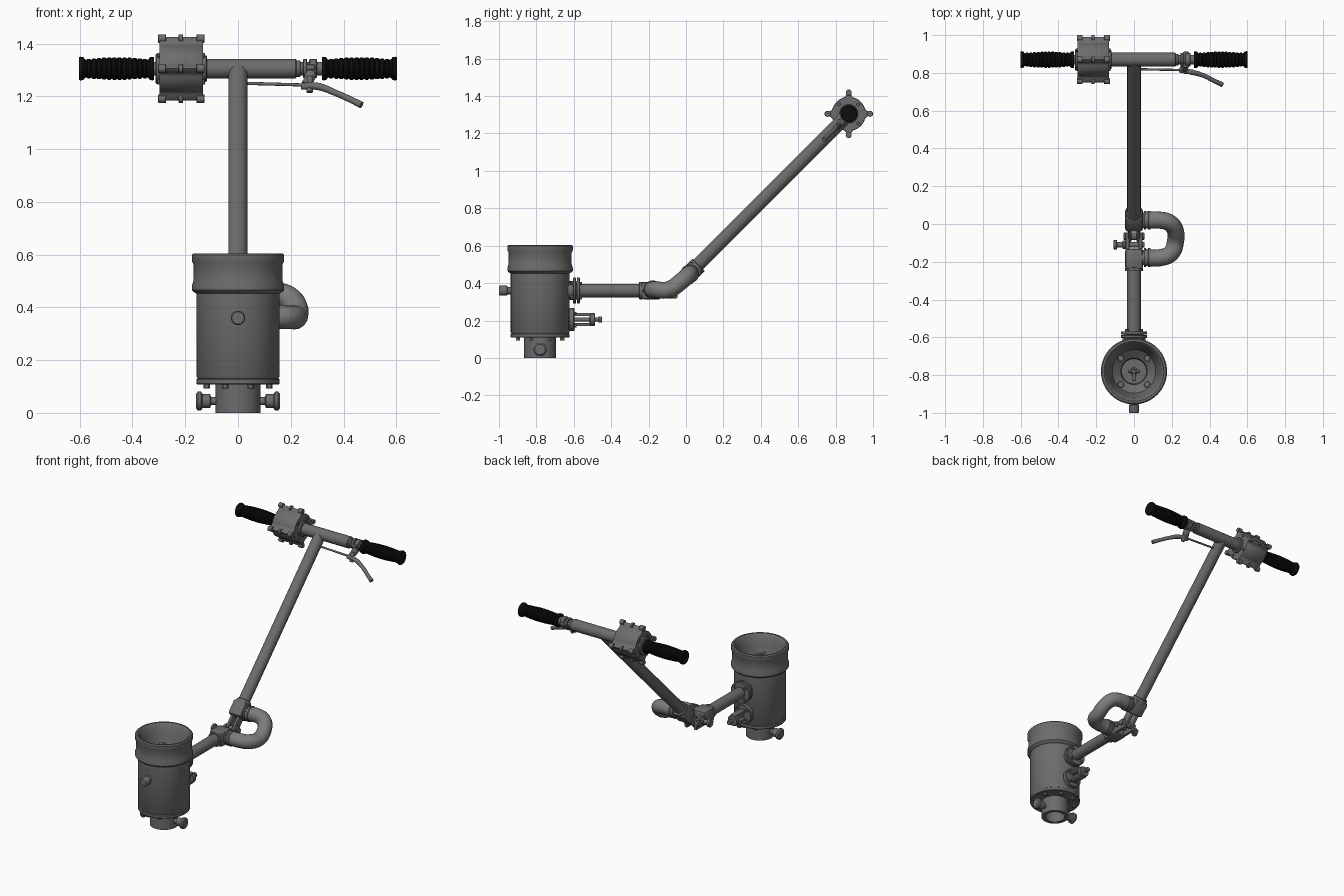
import bpy, bmesh, math
from mathutils import Vector, Matrix

if "Cube" in bpy.data.objects:
    bpy.data.objects.remove(bpy.data.objects["Cube"])


def material(name, v):
    m = bpy.data.materials.new(name)
    m.diffuse_color = (v, v, v, 1)
    m.use_nodes = True
    m.node_tree.nodes["Principled BSDF"].inputs["Base Color"].default_value = m.diffuse_color
    return m


METAL = material("grey metal", 0.15)
LIGHT = material("light grey hose", 0.20)
BLACK = material("black rubber", 0.004)
X, Y, Z = Vector((1, 0, 0)), Vector((0, 1, 0)), Vector((0, 0, 1))
DIAG = Vector((0, 1, 1)).normalized()


def finish(name, bm, mat, angle=35):
    bmesh.ops.remove_doubles(bm, verts=bm.verts, dist=1e-5)
    bmesh.ops.recalc_face_normals(bm, faces=bm.faces)
    me = bpy.data.meshes.new(name)
    bm.to_mesh(me)
    bm.free()
    ob = bpy.data.objects.new(name, me)
    bpy.context.collection.objects.link(ob)
    me.materials.append(mat)
    bpy.ops.object.select_all(action='DESELECT')
    ob.select_set(True)
    bpy.context.view_layer.objects.active = ob
    bpy.ops.object.shade_smooth_by_angle(angle=math.radians(angle))
    return ob


def lathe(name, prof, origin, axis=Z, mat=METAL, n=32):
    """Revolve (radius, distance) points about an axis from origin."""
    q = Z.rotation_difference(Vector(axis))
    bm = bmesh.new()
    rings = []
    for r, t in prof:
        rings.append([bm.verts.new(Vector(origin) + q @ Vector(
            (r * math.cos(a), r * math.sin(a), t)))
            for a in (2 * math.pi * i / n for i in range(n))])
    for a, b in zip(rings, rings[1:]):
        for i in range(n):
            bm.faces.new((a[i], a[i - 1], b[i - 1], b[i]))
    return finish(name, bm, mat)


def rod(name, r, a, b, mat=METAL, n=24):
    a, b = Vector(a), Vector(b)
    L = (b - a).length
    c = min(r, L) * 0.12
    return lathe(name, [(0, 0), (r - c, 0), (r, c), (r, L - c), (r - c, L), (0, L)],
                 a, (b - a).normalized(), mat, n)


def box(name, size, loc, tilt=0, bevel=0.008):
    bm = bmesh.new()
    bmesh.ops.create_cube(bm, size=1, matrix=Matrix.Translation(loc) @
                          Matrix.Rotation(tilt, 4, 'X') @ Matrix.Diagonal((*size, 1)))
    bmesh.ops.bevel(bm, geom=bm.edges[:], offset=bevel, segments=2, affect='EDGES', profile=0.5)
    return finish(name, bm, METAL)


def pipe(name, pts, radii, mat):
    cu = bpy.data.curves.new(name, 'CURVE')
    cu.dimensions = '3D'
    cu.bevel_depth, cu.bevel_resolution = 1, 6
    cu.resolution_u, cu.use_fill_caps = 10, True
    s = cu.splines.new('BEZIER')
    s.bezier_points.add(len(pts) - 1)
    for p, co, r in zip(s.bezier_points, pts, radii):
        p.co, p.radius = co, r
        p.handle_left_type = p.handle_right_type = 'AUTO'
    cu.materials.append(mat)
    ob = bpy.data.objects.new(name, cu)
    bpy.context.collection.objects.link(ob)
    bpy.ops.object.select_all(action='DESELECT')
    ob.select_set(True)
    bpy.context.view_layer.objects.active = ob
    bpy.ops.object.convert(target='MESH')
    bpy.ops.object.shade_smooth_by_angle(angle=math.radians(40))


def ring_of(fn, count, radius, start, centre, u, v):
    for i in range(count):
        a = start + 2 * math.pi * i / count
        fn(i, Vector(centre) + radius * (math.cos(a) * u + math.sin(a) * v))


# Canister with funnel mouth and hollow outlet
CY = -0.78
lathe("canister", [(0.062, 0.10), (0.062, 0), (0.085, 0), (0.085, 0.108), (0.155, 0.108),
                   (0.158, 0.112), (0.158, 0.127), (0.153, 0.131), (0.157, 0.137),
                   (0.157, 0.452), (0.168, 0.458), (0.175, 0.466), (0.175, 0.482), (0.169, 0.50),
                   (0.168, 0.56), (0.175, 0.575), (0.175, 0.598), (0.169, 0.605),
                   (0.158, 0.605), (0.145, 0.59), (0.135, 0.54), (0.115, 0.475), (0.07, 0.44),
                   (0.066, 0.40), (0, 0.40)], (0, CY, 0), n=64)
rod("outlet_core", 0.062, (0, CY, 0.09), (0, CY, 0.105))
ring_of(lambda i, p: rod(f"base_bolt_{i}", 0.013, p, p + Z * 0.02, n=6),
        8, 0.128, math.pi / 8, (0, CY, 0.092), X, Y)
ring_of(lambda i, p: rod(f"funnel_bolt_{i}", 0.017, p, p + Z * 0.035, n=16),
        4, 0.098, math.pi / 4, (0, CY, 0.45), X, Y)
rod("stirrer_shaft", 0.012, (0, CY, 0.40), (0, CY, 0.54), n=16)
rod("stirrer_collar", 0.022, (0, CY, 0.50), (0, CY, 0.52), n=16)
rod("stirrer_crossbar", 0.008, (-0.032, CY, 0.53), (0.032, CY, 0.53), n=12)
rod("stirrer_crank", 0.008, (0, CY, 0.53), (0, CY - 0.05, 0.53), n=12)

# Outlet side knobs and front plug
knob = [(0.016, 0), (0.016, 0.022), (0.027, 0.026), (0.027, 0.055), (0.036, 0.06),
        (0.036, 0.072), (0.028, 0.079), (0, 0.08)]
for s, side in ((-1, "left"), (1, "right")):
    lathe(f"outlet_knob_{side}", knob, (s * 0.08, CY, 0.045), X * s, n=24)
lathe("front_plug", [(0.02, 0), (0.02, 0.02), (0.027, 0.023), (0.027, 0.06), (0.023, 0.066),
                     (0, 0.066)], (0, -0.934, 0.36), -Y, n=24)

# Horizontal pipe with flanges
PZ = 0.36
rod("neck_socket", 0.05, (0, -0.66, PZ), (0, -0.58, PZ))
rod("flange_inner", 0.069, (0, -0.604, PZ), (0, -0.588, PZ), n=40)
rod("flange_outer", 0.069, (0, -0.584, PZ), (0, -0.568, PZ), n=40)
ring_of(lambda i, p: rod(f"flange_bolt_{i}", 0.01, p, p + Y * 0.065, n=6),
        4, 0.054, math.pi / 4, (0, -0.62, PZ), X, Z)
rod("horizontal_pipe", 0.036, (0, -0.60, PZ), (0, -0.16, PZ), n=32)

# Lower relief valve with open yoke
VZ = 0.205
rod("valve_stub", 0.045, (0, -0.66, VZ), (0, -0.60, VZ))
rod("valve_flange", 0.062, (0, -0.627, VZ), (0, -0.597, VZ), n=32)
ring_of(lambda i, p: rod(f"valve_bolt_{i}", 0.009, p, p + Y * 0.045, n=6),
        4, 0.048, math.pi / 4, (0, -0.63, VZ), X, Z)
for s, nm in ((-1, "lower"), (1, "upper")):
    box(f"valve_yoke_{nm}", (0.04, 0.11, 0.016), (0, -0.55, VZ + s * 0.027), bevel=0.004)
rod("valve_yoke_end", 0.035, (0, -0.515, VZ), (0, -0.487, VZ))
rod("valve_stem", 0.011, (0, -0.60, VZ), (0, -0.46, VZ), n=16)
rod("valve_tip", 0.016, (0, -0.468, VZ), (0, -0.45, VZ), n=16)

# Folding joint between the two pipes
box("lower_clamp", (0.096, 0.11, 0.094), (0, -0.185, PZ), bevel=0.016)
rod("lower_clamp_collar", 0.047, (0, -0.25, PZ), (0, -0.23, PZ))
box("upper_clamp", (0.096, 0.10, 0.094), (0, 0.022, 0.452), math.pi / 4, 0.016)
rod("upper_clamp_collar", 0.047, Vector((0, 0.045, 0.475)), Vector((0, 0.068, 0.498)))
for s, side in ((-1, "left"), (1, "right")):
    box(f"lower_hinge_ear_{side}", (0.022, 0.12, 0.07), (s * 0.034, -0.105, 0.353), 0, 0.008)
    box(f"upper_hinge_ear_{side}", (0.02, 0.12, 0.06), (s * 0.022, -0.035, 0.392), math.pi / 4, 0.008)
rod("hinge_pin", 0.014, (-0.10, -0.11, PZ), (0.056, -0.11, PZ), n=16)
rod("hinge_pin_head", 0.026, (-0.108, -0.11, PZ), (-0.09, -0.11, PZ))
rod("hinge_pin_washer", 0.022, (-0.06, -0.11, PZ), (-0.045, -0.11, PZ))
rod("hinge_pivot", 0.02, (-0.055, -0.065, 0.36), (0.055, -0.065, 0.36))

# Bypass hose and its end fittings
pipe("bypass_hose", [(0.06, -0.178, 0.364), (0.14, -0.178, 0.364), (0.195, -0.155, 0.363),
                     (0.22, -0.09, 0.366), (0.215, -0.025, 0.41), (0.185, 0.008, 0.44),
                     (0.14, 0.02, 0.45), (0.06, 0.02, 0.45)], [0.045] * 8, LIGHT)
for nm, y, z in (("lower", -0.178, 0.364), ("upper", 0.02, 0.45)):
    rod(f"hose_socket_{nm}", 0.04, (0.03, y, z), (0.09, y, z))
    rod(f"hose_ring_{nm}_a", 0.05, (0.052, y, z), (0.064, y, z), n=32)
    rod(f"hose_ring_{nm}_b", 0.05, (0.074, y, z), (0.088, y, z), n=32)

# Diagonal stem and crossbar
BY, BZ = 0.87, 1.305
rod("diagonal_stem", 0.036, (0, 0.03, 0.465), (0, BY - 0.005, BZ - 0.005), n=32)
rod("crossbar", 0.037, (-0.20, BY, BZ), (0.222, BY, BZ), n=32)
rod("bar_core", 0.026, (-0.40, BY, BZ), (0.40, BY, BZ))
rod("bar_collar", 0.031, (0.22, BY, BZ), (0.236, BY, BZ))

# Ribbed rubber grips
grip = [(0, 0), (0.043, 0), (0.045, 0.006), (0.043, 0.016), (0.035, 0.022)]
for i in range(12):
    t = 0.026 + i * 0.0193
    b = 0.036 + 0.007 * math.sin(math.pi * (i + 0.5) / 12)
    grip += [(b - 0.004, t), (b, t + 0.004), (b, t + 0.014), (b - 0.004, t + 0.018)]
grip += [(0.035, 0.262), (0.043, 0.268), (0.045, 0.278), (0.043, 0.284), (0, 0.284)]
for s, side in ((-1, "left"), (1, "right")):
    lathe(f"grip_{side}", grip, (s * 0.318, BY, BZ), X * s, BLACK)

# Finned housing around the bar
bm = bmesh.new()
N = 96
cols = []
for x, k in ((-0.298, 0.97), (-0.294, 1), (-0.136, 1), (-0.132, 0.97)):
    ring = []
    for i in range(N):
        a = 2 * math.pi * i / N
        r = (0.091 + 0.029 * abs(math.cos(2 * a)) ** 24 * (math.cos(4 * a) > 0)
             * (abs(((a + math.pi / 4) % (math.pi / 2)) - math.pi / 4) < 0.5)) * k
        ring.append(bm.verts.new((x, BY + r * math.cos(a), BZ + r * math.sin(a))))
    cols.append(ring)
for a, b in zip(cols, cols[1:]):
    for i in range(N):
        bm.faces.new((a[i], a[i - 1], b[i - 1], b[i]))
bm.faces.new(cols[0])
bm.faces.new(cols[-1])
finish("housing", bm, METAL)
for nm, x0, x1 in (("left", -0.303, -0.272), ("middle", -0.225, -0.208), ("right", -0.158, -0.127)):
    ring_of(lambda i, p: rod(f"housing_lug_{nm}_{i}", 0.016, p, p + X * (x1 - x0), n=16),
            4, 0.114, 0, (x0, BY, BZ), Y, Z)
rod("housing_hub_left", 0.058, (-0.312, BY, BZ), (-0.28, BY, BZ), n=32)
rod("housing_hub_right", 0.05, (-0.14, BY, BZ), (-0.118, BY, BZ), n=32)
for nm, x in (("left", -0.305), ("right", -0.135)):
    ring_of(lambda i, p: rod(f"housing_screw_{nm}_{i}", 0.009, p, p + X * 0.01, n=12),
            4, 0.072, math.pi / 4, (x, BY, BZ), Y, Z)

# Brake lever with clamp and cable
rod("lever_clamp_ring_a", 0.036, (0.247, BY, BZ), (0.262, BY, BZ))
rod("lever_clamp_ring_b", 0.036, (0.27, BY, BZ), (0.30, BY, BZ))
box("lever_clamp_lug", (0.034, 0.084, 0.022), (0.275, BY, BZ + 0.005), 0, 0.006)
pipe("lever_bracket", [(0.278, 0.855, 1.29), (0.268, 0.835, 1.262), (0.252, 0.815, 1.243)],
     [0.022, 0.02, 0.014], METAL)
pipe("brake_lever", [(0.24, 0.815, 1.238), (0.30, 0.805, 1.238), (0.37, 0.785, 1.213),
                     (0.43, 0.755, 1.186), (0.468, 0.738, 1.167)],
     [0.013, 0.014, 0.012, 0.012, 0.013], METAL)
rod("lever_pivot", 0.012, (0.272, 0.805, 1.215), (0.272, 0.825, 1.275), n=16)
rod("brake_cable", 0.006, (0.0, 0.82, 1.25), (0.25, 0.815, 1.243), n=12)
